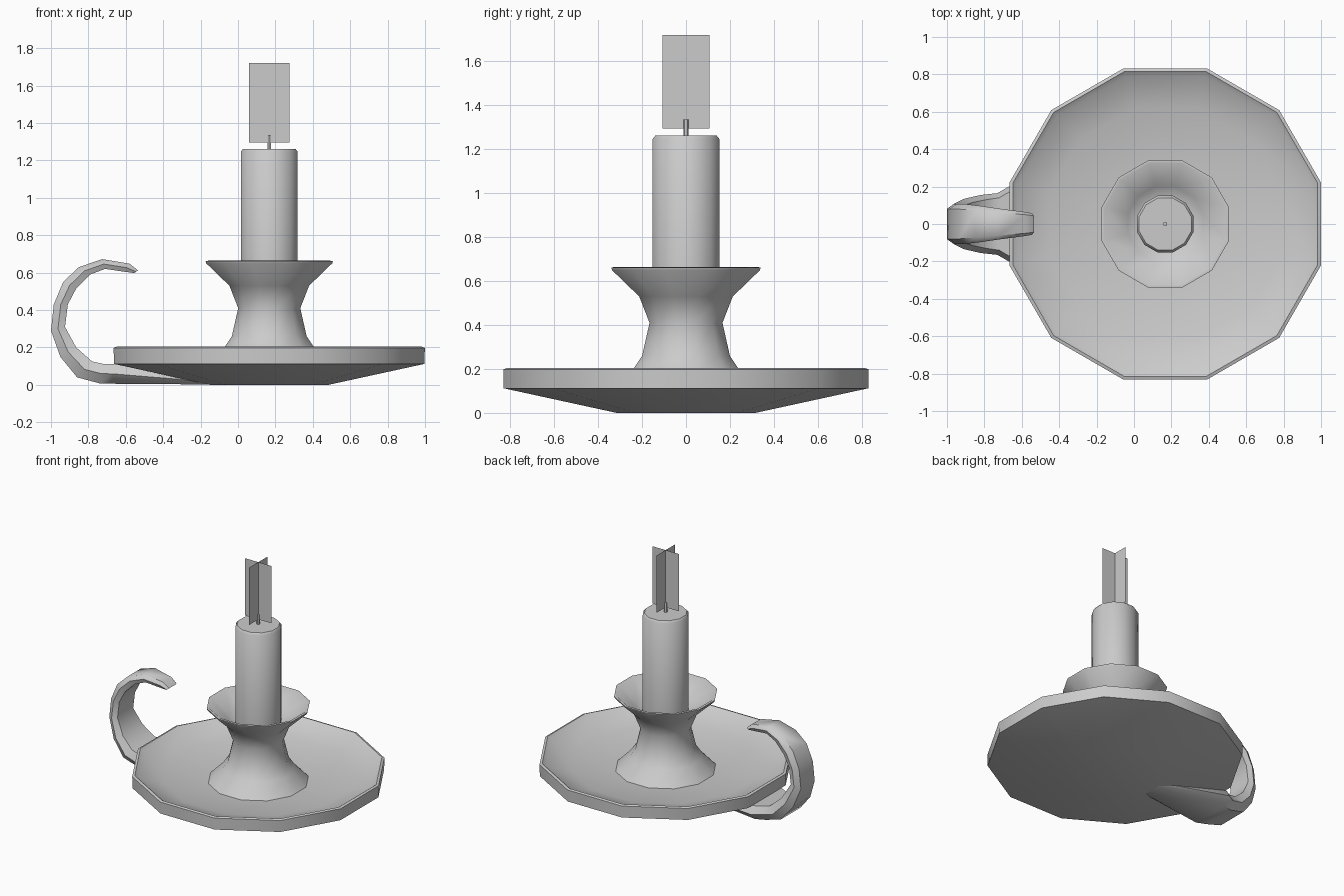
import bpy, bmesh, math

if "Cube" in bpy.data.objects:
    bpy.data.objects.remove(bpy.data.objects["Cube"])

CX = 0.167                      # axis of dish and candle
K = 1 / math.cos(math.pi / 12)  # flat-to-flat radius -> corner radius


def finish(bm, name, smooth=True):
    bmesh.ops.remove_doubles(bm, verts=bm.verts, dist=1e-5)
    mesh = bpy.data.meshes.new(name)
    if smooth:
        bmesh.ops.recalc_face_normals(bm, faces=bm.faces)
    bm.to_mesh(mesh)
    bm.free()
    ob = bpy.data.objects.new(name, mesh)
    bpy.context.collection.objects.link(ob)
    if smooth:
        bpy.ops.object.select_all(action='DESELECT')
        bpy.context.view_layer.objects.active = ob
        ob.select_set(True)
        bpy.ops.object.shade_smooth_by_angle(angle=math.radians(50))
    return ob


def skin(name, rings, closed):
    """Join consecutive rings of points; optionally cap both ends."""
    bm = bmesh.new()
    vs = [[bm.verts.new(p) for p in ring] for ring in rings]
    n = len(vs[0])
    for a, b in zip(vs, vs[1:]):
        for i in range(n):
            j = (i + 1) % n
            bm.faces.new((a[i], a[j], b[j], b[i]))
    if closed:
        bm.faces.new(vs[0])
        bm.faces.new(vs[-1])
    return finish(bm, name)


def lathe(name, profile, n=12):
    rings = []
    for r, z in profile:
        ring = []
        for i in range(n):
            a = 2 * math.pi * (i + 0.5) / n
            ring.append((CX + r * K * math.cos(a), r * K * math.sin(a), z))
        rings.append(ring)
    return skin(name, rings, True)


# Dish, waisted stem and flared cup in one turned profile
lathe("candle_holder", [
    (0.316, 0.0), (0.83, 0.112), (0.832, 0.198), (0.815, 0.204),
    (0.79, 0.185), (0.62, 0.13), (0.33, 0.105), (0.24, 0.2), (0.2, 0.26),
    (0.166, 0.41), (0.213, 0.53), (0.337, 0.65), (0.34, 0.662),
    (0.325, 0.664), (0.2, 0.56), (0.14, 0.53)])

# Candle with a small bevel at the top
lathe("candle", [(0.152, 0.535), (0.152, 1.247), (0.14, 1.262)])

# Wick
lathe("wick", [(0.011, 1.25), (0.011, 1.335)], 6)

# Strap handle: outer x, z, inner x, z, half width
sections = [
    (-0.15, 0.002, -0.15, 0.03, 0.09),
    (-0.67, 0.006, -0.67, 0.112, 0.20),
    (-0.74, 0.008, -0.72, 0.112, 0.165),
    (-0.86, 0.04, -0.78, 0.125, 0.155),
    (-0.95, 0.15, -0.865, 0.20, 0.135),
    (-1.0, 0.29, -0.925, 0.31, 0.108),
    (-0.985, 0.43, -0.91, 0.43, 0.108),
    (-0.935, 0.55, -0.865, 0.515, 0.106),
    (-0.85, 0.63, -0.79, 0.59, 0.097),
    (-0.725, 0.672, -0.71, 0.62, 0.082),
    (-0.58, 0.648, -0.61, 0.605, 0.066),
    (-0.535, 0.612, -0.555, 0.598, 0.058)]
rings = []
for ox, oz, ix, iz, w in sections:
    mx, mz = (ox + ix) / 2, (oz + iz) / 2
    rings.append([(ox, -w * 0.75, oz), (ox, w * 0.75, oz), (mx, w, mz),
                  (ix, w * 0.85, iz), (ix, -w * 0.85, iz), (mx, -w, mz)])
skin("handle", rings, True)

# Flame: two crossed upright cards
bm = bmesh.new()
for dx, dy in ((0.108, 0), (0, 0.108)):
    bm.faces.new([bm.verts.new((CX + s * dx, s * dy, z))
                  for s, z in ((-1, 1.295), (1, 1.295), (1, 1.72), (-1, 1.72))])
finish(bm, "flame", False)
